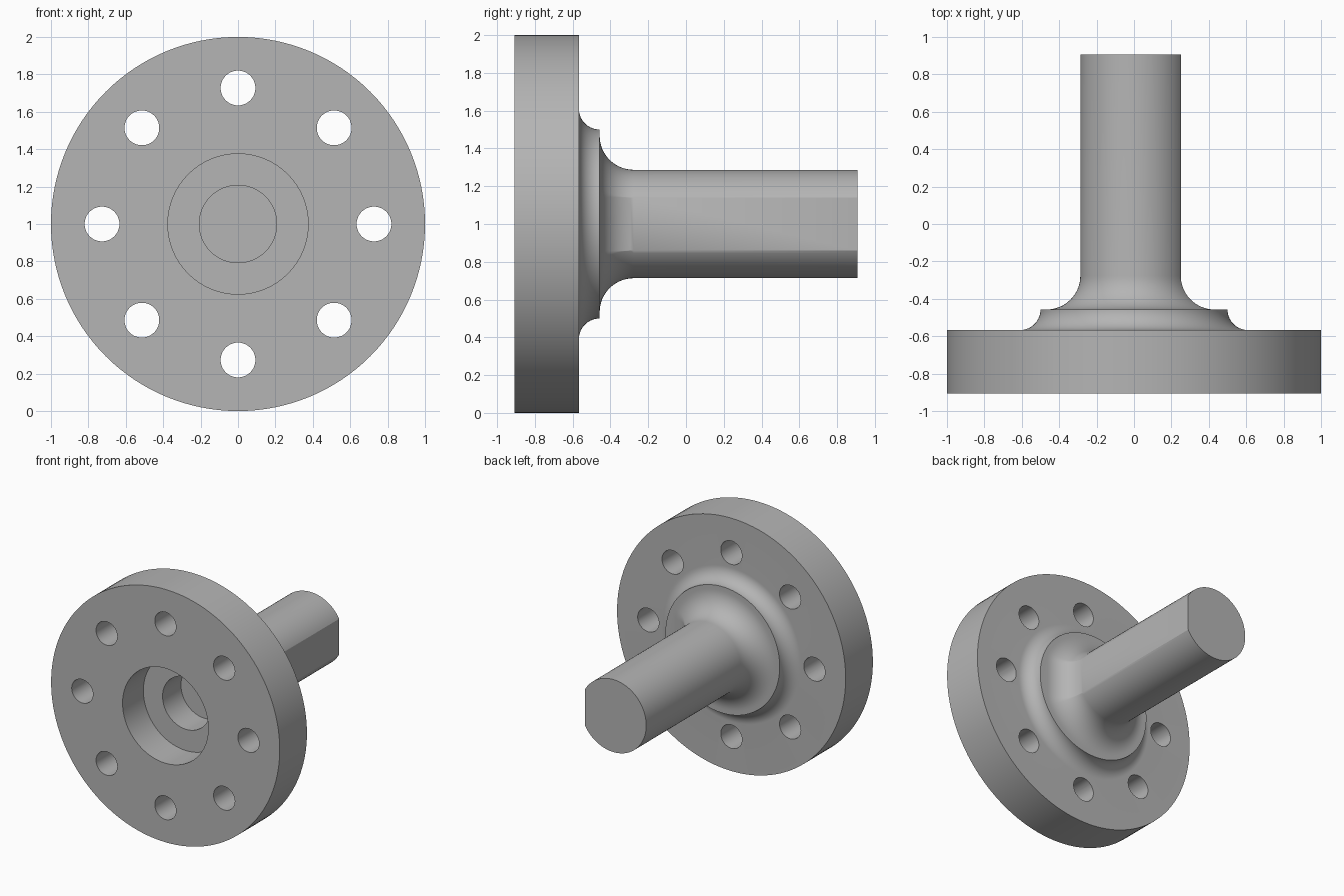
import bpy, bmesh
from math import sin, cos, pi, acos, sqrt, radians

if "Cube" in bpy.data.objects:
    bpy.data.objects.remove(bpy.data.objects["Cube"], do_unlink=True)

SEG = 128
FRONT, FLANGE_BACK, HUB_BACK, END = -0.907, -0.567, -0.457, 0.907
SHAFT_R, FLAT_X = 0.287, 0.25

steel = bpy.data.materials.new("grey steel")
steel.use_nodes = True
colour = (0.46, 0.46, 0.46, 1)
steel.diffuse_color = colour
steel.node_tree.nodes["Principled BSDF"].inputs["Base Color"].default_value = colour


def ring(r, y, cx=0, cz=1, n=SEG):
    """Circle around an axis running front to back."""
    return [(cx + r * cos(2 * pi * i / n), y, cz + r * sin(2 * pi * i / n)) for i in range(n)]


def loft(bm, rings):
    """Skin a row of rings and cap both ends."""
    loops = [[bm.verts.new(p) for p in pts] for pts in rings]
    for a, b in zip(loops, loops[1:]):
        n = len(a)
        for i in range(n):
            j = (i + 1) % n
            bm.faces.new((a[i], a[j], b[j], b[i]))
    bm.faces.new(loops[0])
    bm.faces.new(loops[-1])


def finish(bm, name):
    bmesh.ops.remove_doubles(bm, verts=bm.verts, dist=1e-5)
    bmesh.ops.recalc_face_normals(bm, faces=bm.faces)
    mesh = bpy.data.meshes.new(name)
    bm.to_mesh(mesh)
    bm.free()
    mesh.materials.append(steel)
    obj = bpy.data.objects.new(name, mesh)
    bpy.context.collection.objects.link(obj)
    return obj


def combine(target, tool, operation):
    """Apply a boolean and remove the tool."""
    mod = target.modifiers.new(operation.lower(), "BOOLEAN")
    mod.operation, mod.object, mod.solver = operation, tool, "EXACT"
    bpy.ops.object.select_all(action="DESELECT")
    bpy.context.view_layer.objects.active = target
    target.select_set(True)
    bpy.ops.object.modifier_apply(modifier=mod.name)
    bpy.data.objects.remove(tool, do_unlink=True)


# Flange disc with a filleted hub behind it
STEPS = 16
quarter = [pi / 2 * i / STEPS for i in range(STEPS + 1)]
bm = bmesh.new()
loft(bm, [ring(1, FRONT), ring(1, FLANGE_BACK)]
     + [ring(0.61 - 0.11 * sin(t), HUB_BACK - 0.11 * cos(t)) for t in quarter])
body = finish(bm, "flanged_shaft")

# Shaft outline as (x, z, normal angle): round, with one flat side
corner = acos(FLAT_X / SHAFT_R)
half_flat = sqrt(SHAFT_R ** 2 - FLAT_X ** 2)
arc = [corner + (2 * pi - 2 * corner) * i / 96 for i in range(97)]
fan = [corner * i / 6 for i in range(6)]
outline = [(FLAT_X, half_flat, a) for a in fan]
outline += [(SHAFT_R * cos(a), SHAFT_R * sin(a), a) for a in arc]
outline += [(FLAT_X, -half_flat, -a) for a in reversed(fan)]


def section(offset, y):
    return [(x + offset * cos(a), y, 1 + z + offset * sin(a)) for x, z, a in outline]


# Shaft with a fillet that flows into the hub
FILLET = 0.18
bm = bmesh.new()
loft(bm, [section(0, END)]
     + [section(FILLET * (1 - cos(t)), HUB_BACK + FILLET * (1 - sin(t))) for t in quarter]
     + [section(FILLET, HUB_BACK - 0.04)])
combine(body, finish(bm, "shaft"), "UNION")

# Stepped front recess and eight bolt holes
bm = bmesh.new()
loft(bm, [ring(0.375, FRONT - 0.1), ring(0.375, -0.647),
          ring(0.207, -0.647), ring(0.207, -0.417)])
for i in range(8):
    a = i * pi / 4
    x, z = 0.727 * cos(a), 1 + 0.727 * sin(a)
    loft(bm, [ring(0.093, y, x, z, 48) for y in (FRONT - 0.1, FLANGE_BACK + 0.1)])
combine(body, finish(bm, "hole_cutter"), "DIFFERENCE")

bpy.ops.object.shade_smooth_by_angle(angle=radians(22))
